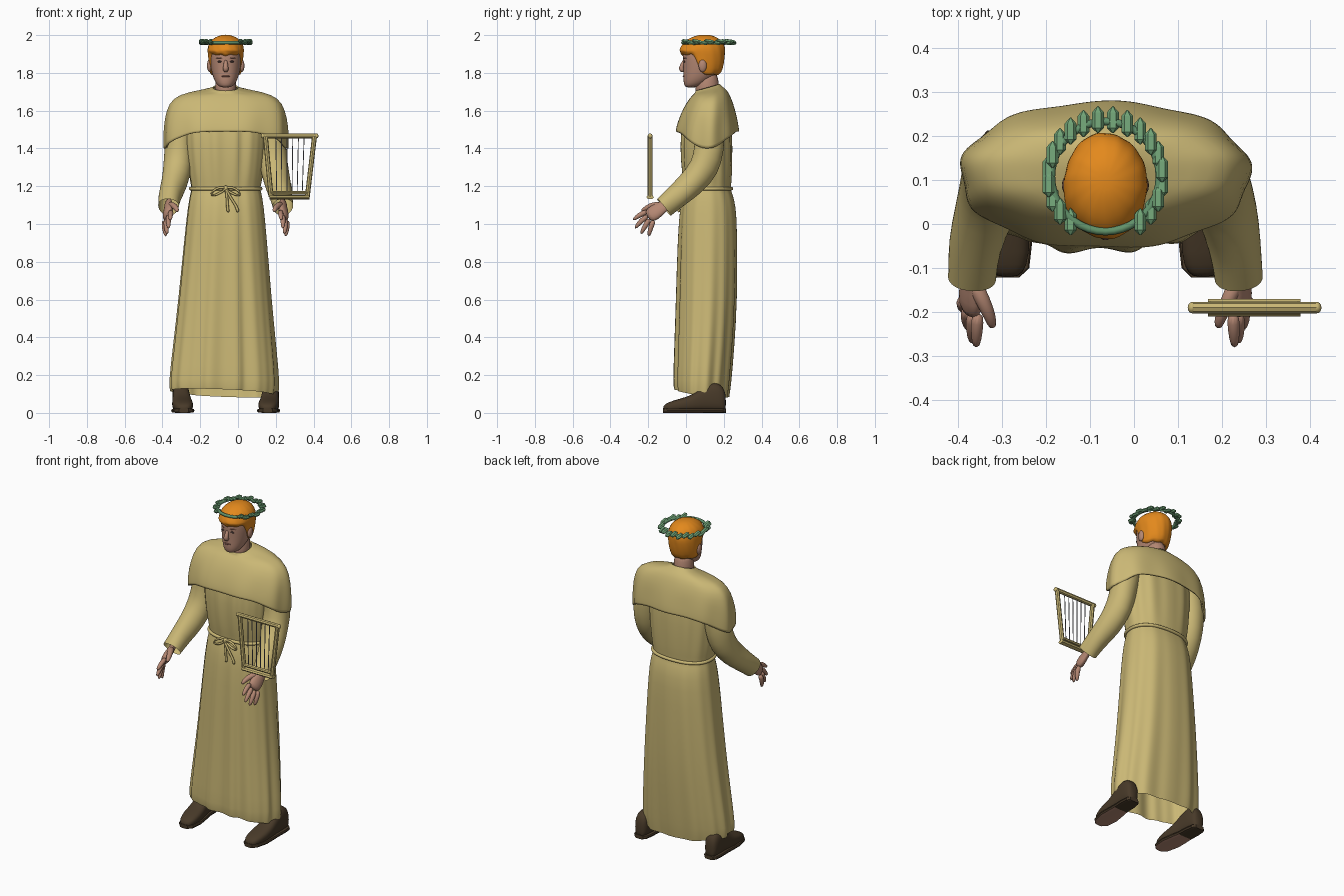
import bpy, bmesh, math
from mathutils import Vector as V

if bpy.data.objects.get("Cube"):
    bpy.data.objects.remove(bpy.data.objects["Cube"])

CX = -0.065          # body centre line


def material(name, rgb):
    m = bpy.data.materials.new(name)
    m.use_nodes = True
    m.diffuse_color = (*rgb, 1)
    b = next(n for n in m.node_tree.nodes if n.type == 'BSDF_PRINCIPLED')
    b.inputs["Base Color"].default_value = (*rgb, 1)
    b.inputs["Roughness"].default_value = 0.8
    return m


CLOTH = material("tan_cloth", (0.59, 0.475, 0.178))
SKIN = material("skin", (0.46, 0.245, 0.172))
HAIR = material("orange_hair", (0.77, 0.25, 0.012))
LEAF = material("leaf_green", (0.165, 0.37, 0.185))
BAND = material("band_green", (0.12, 0.285, 0.145))
SHOE = material("dark_leather", (0.065, 0.042, 0.022))
STRING = material("string_grey", (0.3, 0.3, 0.34))
EYE = material("eye_brown", (0.09, 0.055, 0.05))
LIP = material("lip", (0.32, 0.14, 0.105))


def spow(a, e):
    return math.copysign(abs(a) ** e, a)


def loft(name, rings, mat, n=24, e=1.0, fn=None, caps=True, closed=False, sub=1, smooth=True):
    """Skin a surface over rings given as (centre, u, v)."""
    bm = bmesh.new()
    rows = []
    for i, (c, u, v) in enumerate(rings):
        row = []
        for k in range(n):
            t = 2 * math.pi * k / n
            p = V(c) + V(u) * spow(math.cos(t), e) + V(v) * spow(math.sin(t), e)
            row.append(bm.verts.new(fn(p, t, i, V(c)) if fn else p))
        rows.append(row)
    pairs = list(zip(rows, rows[1:])) + ([(rows[-1], rows[0])] if closed else [])
    for a, b in pairs:
        for k in range(n):
            bm.faces.new((a[k], a[(k + 1) % n], b[(k + 1) % n], b[k]))
    if caps and not closed:
        bm.faces.new(rows[0])
        bm.faces.new(rows[-1])
    bmesh.ops.recalc_face_normals(bm, faces=bm.faces)
    me = bpy.data.meshes.new(name)
    bm.to_mesh(me)
    bm.free()
    me.materials.append(mat)
    if smooth:
        me.shade_smooth()
    ob = bpy.data.objects.new(name, me)
    bpy.context.collection.objects.link(ob)
    if sub:
        ob.modifiers.new("Smooth", 'SUBSURF').levels = sub
        ob.modifiers["Smooth"].render_levels = sub
    return ob


def stack(name, table, mat, **kw):
    """Horizontal rings from rows of (z, half width, front y, back y)."""
    rings = [((CX, (a + b) / 2, z), (w, 0, 0), (0, (b - a) / 2, 0)) for z, w, a, b in table]
    return loft(name, rings, mat, **kw)


def tube(name, pts, radii, mat, ref=(1, 0, 0), flat=1.0, n=10, closed=False, **kw):
    """Round tube on a path; flat scales it along ref."""
    pts = [V(p) for p in pts]
    if not isinstance(radii, (list, tuple)):
        radii = [radii] * len(pts)
    rings, last = [], len(pts) - 1
    for i, p in enumerate(pts):
        a = pts[i - 1] if i or closed else p
        b = pts[(i + 1) % len(pts)] if i < last or closed else p
        t = (b - a).normalized()
        w = t.cross(V(ref)).normalized()
        u = w.cross(t)
        rings.append((p, u * radii[i] * flat, w * radii[i]))
    return loft(name, rings, mat, n=n, closed=closed, **kw)


def ball(name, loc, scale, mat):
    x, y, z = loc
    rings = []
    for i in range(9):
        a = math.pi * (0.03 + 0.94 * i / 8) - math.pi / 2
        rings.append(((x, y, z + scale[2] * math.sin(a)),
                      (scale[0] * math.cos(a), 0, 0), (0, scale[1] * math.cos(a), 0)))
    return loft(name, rings, mat, n=14, sub=0)


# Long robe with folds that deepen towards the hem
def robe_folds(p, t, i, c):
    low = max(0, (1.15 - p.z) / 1.05)
    amp = .024 if p.z > 1.22 else .01 + .03 * low
    front = max(0, -math.sin(t)) ** 2
    k = 1 + amp * (.6 * math.sin(13 * t + .6) + .5 * math.sin(7 * t + 1)) + amp * front * math.sin(17 * t)
    q = V((c.x + (p.x - c.x) * k - .012 * low, c.y + (p.y - c.y) * k, p.z))
    if i == 0:
        q.z -= 0.02 * math.sin(t) + 0.013 * math.cos(t)
    return q


stack("robe", [
    (0.105, .278, -.056, .228), (0.15, .288, -.063, .238), (0.35, .268, -.057, .255),
    (0.6, .243, -.05, .271), (0.95, .214, -.042, .271), (1.1, .199, -.03, .264),
    (1.165, .187, -.012, .243), (1.185, .18, -.006, .235), (1.21, .186, -.012, .24),
    (1.32, .203, -.025, .245), (1.5, .216, -.03, .245), (1.62, .21, .01, .22)],
    CLOTH, n=128, e=0.85, fn=robe_folds, caps=False)

# Shoulder cape whose hem dips over the arms, with a tilted collar
DIP = [.09, .078, .05, .018, 0, 0, 0, 0]
TILT = [0, 0, 0, 0, 0, .12, .28, .28]


def cape_drape(p, t, i, c):
    p.z += TILT[i] * (p.y - 0.12) - DIP[i] * abs(math.cos(t)) ** 3.5
    k = 1 + (0.022 * math.sin(9 * t + 0.5) if i < 3 else .008 * math.sin(9 * t))
    return V((c.x + (p.x - c.x) * k, c.y + (p.y - c.y) * k, p.z))


cape = stack("shoulder_cape", [
    (1.49, .328, -.055, .278), (1.51, .33, -.053, .277), (1.56, .328, -.038, .268),
    (1.62, .316, -.012, .255), (1.668, .28, .02, .238), (1.697, .2, .04, .218),
    (1.712, .085, .046, .187), (1.725, .066, .05, .178)],
    CLOTH, n=64, e=0.93, fn=cape_drape, caps=False)
cape.modifiers.new("Cloth", 'SOLIDIFY').thickness = 0.008

# Cord belt, knot loops and hanging ends
waist = []
for k in range(40):
    a = 2 * math.pi * k / 40
    waist.append((CX + .186 * spow(math.cos(a), .85), .114 + .127 * spow(math.sin(a), .85), 1.187))
tube("belt", waist, .01, CLOTH, ref=(0, 0, 1), closed=True)
ball("belt_knot", (CX, -.026, 1.187), (.018, .014, .016), CLOTH)
for s in (-1, 1):
    loop = [(0, 1.187), (.03, 1.2), (.075, 1.172), (.08, 1.15), (.05, 1.152)]
    tube("belt_loop", [(CX + s * x, -.033, z) for x, z in loop] + [(CX, -.031, 1.183)],
         .007, CLOTH, ref=(0, 1, 0))
    ends = [(0, 1.187), (.025, 1.14), (.045 + .015 * s, 1.09), (.055 + .01 * s, 1.06)]
    tube("belt_end", [(CX + x * (1 if s > 0 else .3), -.038, z) for x, z in ends],
         [.007, .007, .007, .01], CLOTH, ref=(0, 1, 0))

# Arms, hands and feet on both sides: finger joints as (sideways, y, z)
FINGERS = [("index_finger", (.29, -.2, 1.068), (.292, -.245, 1.05), (.294, -.282, 1.02)),
           ("middle_finger", (.302, -.2, 1.046), (.304, -.24, 1.015), (.302, -.272, .975)),
           ("ring_finger", (.314, -.19, 1.03), (.316, -.218, .988), (.31, -.24, .945)),
           ("little_finger", (.324, -.17, 1.022), (.326, -.188, .98), (.316, -.198, .932))]
for s, side in ((-1, "right"), (1, "left")):
    def at(d, y, z):
        return (CX + s * d, y, z)

    def sleeve_creases(p, t, i, c):
        return c + (p - c) * (1 + 0.05 * math.sin(3 * t + 2.1 * i))

    tube(side + "_sleeve", [at(.2, .13, 1.6), at(.235, .13, 1.5), at(.248, .125, 1.4), at(.254, .1, 1.3),
         at(.274, .03, 1.212), at(.297, -.05, 1.145), at(.303, -.118, 1.09)],
         [.06, .078, .08, .08, .074, .063, .058], CLOTH, flat=.95, n=20, caps=False, fn=sleeve_creases)
    tube(side + "_palm", [at(.305, -.07, 1.125), at(.305, -.125, 1.09), at(.307, -.165, 1.062), at(.306, -.205, 1.035)],
         [.032, .032, .046, .038], SKIN, ref=(s, 0, .5), flat=.55, n=16)
    for name, *joints in FINGERS:
        tube(side + "_" + name, [at(*j) for j in joints], [.016, .0145, .009], SKIN)
    tube(side + "_thumb", [at(.3, -.13, 1.1), at(.278, -.175, 1.1), at(.262, -.21, 1.085), at(.255, -.238, 1.065)],
         [.02, .018, .015, .009], SKIN)

    # Shoes with a dark heel and a bare forefoot underneath
    shoe_rows = [(-.122, .022, .03, .222), (-.1, .045, .05, .222), (-.03, .058, .07, .227), (.04, .052, .09, .232),
                 (.09, .046, .14, .236), (.15, .046, .16, .238), (.195, .04, .14, .24), (.212, .025, .09, .24)]
    loft(side + "_shoe", [(at(d, y, h / 2 + .006), (w, 0, 0), (0, 0, h / 2)) for y, w, h, d in shoe_rows],
         SHOE, n=20, e=.75)
    sole = loft(side + "_sole", [(at(d, y, .012), (w + .004, 0, 0), (0, 0, .012)) for y, w, h, d in shoe_rows],
                SHOE, n=12, e=.5, sub=0, smooth=False)
    sole.data.materials.append(SKIN)
    for f in sole.data.polygons:
        f.material_index = int(f.normal.z < -.7 and f.center.y < .08)

    # Ears, eyes and brows
    ball(side + "_ear", at(.086, .088, 1.838), (.013, .022, .034), SKIN)
    ball(side + "_eye", at(.032, -.009, 1.86), (.012, .005, .005), EYE)
    tube(side + "_brow", [at(.018, -.015, 1.877), at(.034, -.01, 1.881), at(.052, .003, 1.877)],
         [.002, .003, .002], LIP, ref=(0, 1, 0), n=6)

# Neck and head
stack("neck", [(1.65, .06, .045, .18), (1.72, .056, .05, .174), (1.82, .054, .06, .17)], SKIN)
stack("head", [
    (1.722, .024, .0, .05), (1.734, .044, -.01, .09), (1.76, .06, -.014, .13), (1.79, .071, -.013, .16),
    (1.83, .079, -.014, .185), (1.87, .084, -.016, .195), (1.92, .084, -.018, .195),
    (1.96, .068, .01, .175), (1.985, .03, .05, .13)], SKIN, n=32, e=.95)
tube("nose", [(CX, -.006, 1.87), (CX, -.02, 1.84), (CX, -.028, 1.822), (CX, -.01, 1.806)],
     [.01, .012, .017, .013], SKIN)
ball("mouth", (CX, -.011, 1.782), (.022, .007, .005), LIP)


# Short wavy hair: high over the brow, low at the nape
def hairline(p, t, i, c):
    f = min(1, max(0, (math.sin(t) + .4) / .6))
    k = .15 + .85 * f * f * (3 - 2 * f)
    if p.z < 1.92:
        p.z = 1.92 - (1.92 - p.z) * k + .008 * math.sin(9 * t) * (i == 0)
    lump = 1 + .035 * math.sin(5 * t + 3 * i) * math.sin(9 * t - 2 * i)
    return V((c.x + (p.x - c.x) * lump, c.y + (p.y - c.y) * lump, p.z))


stack("hair", [
    (1.775, .08, -.024, .165), (1.8, .086, -.027, .187), (1.85, .092, -.032, .203), (1.9, .096, -.036, .208),
    (1.925, .096, -.034, .208), (1.955, .09, -.018, .2), (1.98, .07, .01, .178),
    (1.997, .04, .05, .145), (2.002, .012, .08, .115)], HAIR, n=40, fn=hairline)

# Wreath: a band set with pointed six-sided leaves
WY = .108
band = [(CX + .123 * math.cos(k * math.pi / 20), WY + .125 * math.sin(k * math.pi / 20), 1.96) for k in range(40)]
tube("wreath_band", band, .009, BAND, ref=(0, 0, 1), closed=True, n=8, sub=0)
for k in range(24):
    a = 2 * math.pi * (k + .5) / 24
    x, y, z = CX + .13 * math.cos(a), WY + .13 * math.sin(a), 1.963 + .004 * (-1) ** k
    if math.sin(a) < -.9:
        continue
    leaf = [(-.03, .002), (-.019, .0135), (.017, .0135), (.031, .001)]
    loft("wreath_leaf", [((x, y + d, z - d * .15), (w, 0, 0), (0, 0, w * .8)) for d, w in leaf],
         LEAF, n=6, sub=0, smooth=False)

# Small harp floating before the left hand
HY = -.19


def bar(name, x0, z0, x1, z1, r, mat=CLOTH, n=8, flat=1.0):
    tube(name, [(x0, HY, z0), (x1, HY, z1)], r, mat, ref=(0, 1, 0), n=n, flat=flat, sub=0, smooth=False)


bar("harp_top", .132, 1.466, .416, 1.466, .013)
for x in (.132, .416):
    ball("harp_top_end", (x, HY, 1.466), (.01, .013, .013), CLOTH)
bar("harp_bottom", .168, 1.142, .378, 1.142, .011, flat=1.8)
bar("harp_bridge", .175, 1.166, .37, 1.166, .009, flat=1.5)
bar("harp_inner_post", .145, 1.465, .175, 1.145, .013)
bar("harp_outer_post", .405, 1.465, .367, 1.145, .013)
for k in range(6):
    bar("harp_string", .205 + .027 * k, 1.16, .2 + .03 * k, 1.46, .0025, STRING, 6)
